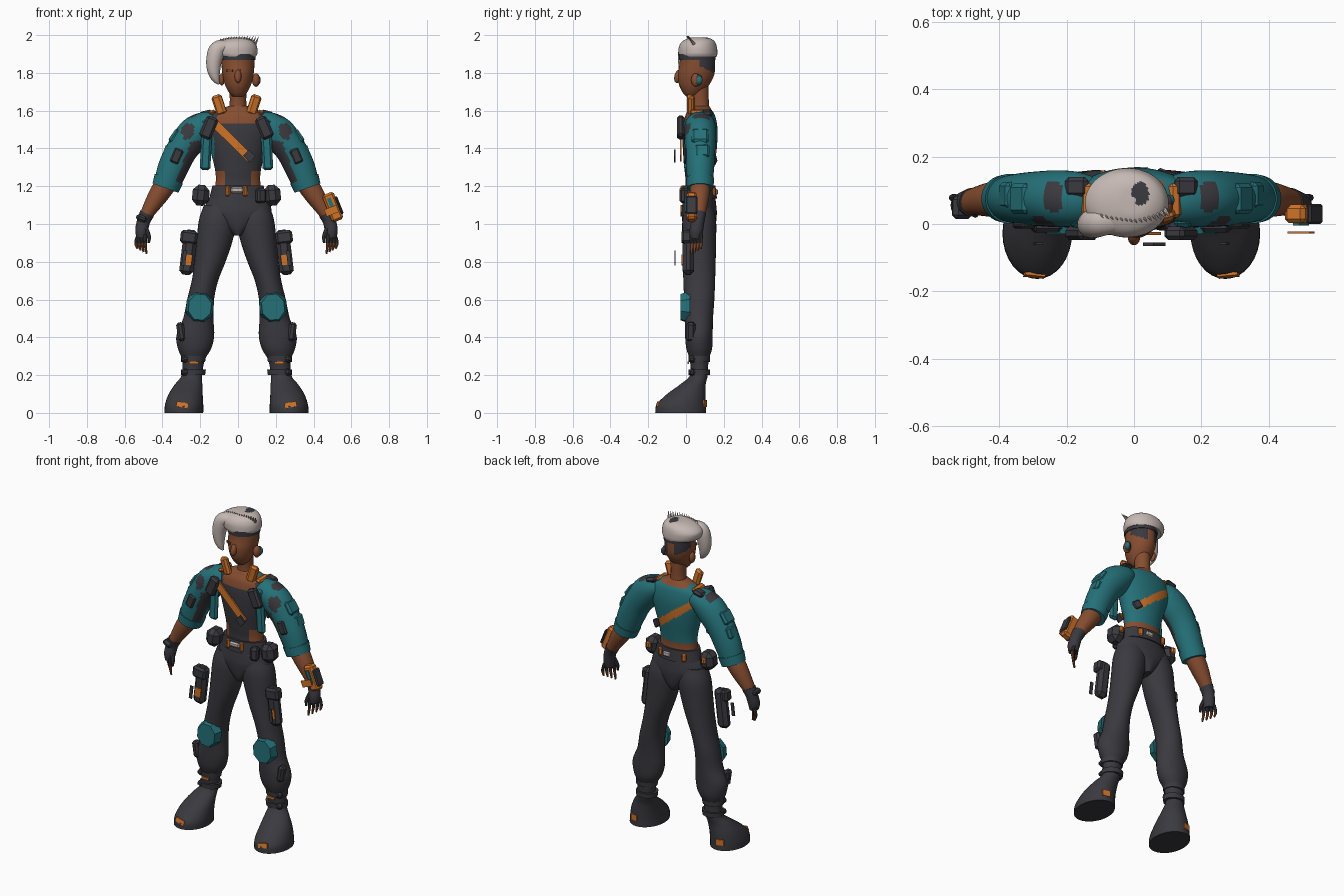
import bpy, bmesh, math
from mathutils import Vector, Matrix, Euler

old = bpy.data.objects.get("Cube")
if old:
    bpy.data.objects.remove(old)

COLOURS = {
    "charcoal": (.041, .041, .05), "teal": (.018, .165, .19),
    "skin": (.24, .075, .03), "orange": (.62, .17, .022),
    "pale_hair": (.56, .48, .45), "dark_skin": (.15, .048, .022),
}
MATS, INDEX = [], {}
for n, rgb in COLOURS.items():
    m = bpy.data.materials.new(n)
    m.use_nodes = True
    m.diffuse_color = (*rgb, 1)
    bsdf = m.node_tree.nodes["Principled BSDF"]
    bsdf.inputs["Base Color"].default_value = (*rgb, 1)
    bsdf.inputs["Roughness"].default_value = .8
    INDEX[n] = len(MATS)
    MATS.append(m)
SIDES = ((1, "left"), (-1, "right"))


def place(x, s):
    """Paired parts mirror about a plane slightly right of centre; single parts stay."""
    return x if s == 0 else x - .016 if s > 0 else -x


def finish(name, bm, colour, smooth=True):
    """Turn a bmesh into an object; colour is a name or a rule on face centres."""
    bmesh.ops.recalc_face_normals(bm, faces=bm.faces)
    used = []
    for f in bm.faces:
        key = colour(f.calc_center_median()) if callable(colour) else colour
        if key not in used:
            used.append(key)
        f.material_index = used.index(key)
    me = bpy.data.meshes.new(name)
    bm.to_mesh(me)
    bm.free()
    for key in used:
        me.materials.append(MATS[INDEX[key]])
    ob = bpy.data.objects.new(name, me)
    bpy.context.collection.objects.link(ob)
    if smooth:
        bpy.ops.object.select_all(action="DESELECT")
        ob.select_set(True)
        bpy.context.view_layer.objects.active = ob
        bpy.ops.object.shade_smooth_by_angle(angle=math.radians(40))


def spline(rows, steps):
    """Catmull-Rom through the rows."""
    pts = [Vector(r) for r in rows]
    pts = [pts[0] * 2 - pts[1]] + pts + [pts[-1] * 2 - pts[-2]]
    out = []
    for a, b, c, d in zip(pts, pts[1:], pts[2:], pts[3:]):
        for k in range(steps):
            t = k / steps
            out.append((b * 2 + (c - a) * t + (a * 2 - b * 5 + c * 4 - d) * t * t
                        + (b * 3 - a - c * 3 + d) * t ** 3) / 2)
    return out + [pts[-2]]


def loft(name, rows, colour, s=0, tilt=False, steps=5, sides=32):
    """Skin elliptical rings (x, y, z, rx, ry); tilt turns them to follow the path."""
    path = spline(rows, steps)
    bm = bmesh.new()
    rings = []
    for i, p in enumerate(path):
        u = Vector((1, 0, 0))
        if tilt:
            t = path[min(i + 1, len(path) - 1)] - path[max(i - 1, 0)]
            u = Vector((t[2], 0, -t[0])).normalized()
        ring = []
        for k in range(sides):
            a = math.tau * k / sides
            q = Vector(p[:3]) + u * p[3] * math.cos(a) + Vector((0, p[4] * math.sin(a), 0))
            ring.append(bm.verts.new((place(q.x, s), q.y, q.z)))
        rings.append(ring)
    for r, q in zip(rings, rings[1:]):
        for k in range(sides):
            j = (k + 1) % sides
            bm.faces.new((r[k], r[j], q[j], q[k]))
    bm.faces.new(rings[0])
    bm.faces.new(rings[-1])
    finish(name, bm, colour)


def solid(name, loc, size, colour, rot=(0, 0, 0), s=0, bevel=.012, kind="box"):
    """A bevelled box, ball, cone or octagonal pad of a given size."""
    bm = bmesh.new()
    if kind == "box":
        bmesh.ops.create_cube(bm, size=1)
    elif kind == "ball":
        bmesh.ops.create_uvsphere(bm, u_segments=24, v_segments=14, radius=.5)
    elif kind == "cone":
        bmesh.ops.create_cone(bm, segments=8, radius1=.5, radius2=.05, depth=1, cap_ends=True)
    else:
        bmesh.ops.create_cone(bm, segments=8, radius1=.44, radius2=.54, depth=1, cap_ends=True,
                              matrix=Matrix.Rotation(math.pi / 2, 4, "X")
                              @ Matrix.Rotation(math.pi / 8, 4, "Z") @ Matrix.Scale(-1, 4, (0, 0, 1)))
    bmesh.ops.scale(bm, vec=size, verts=bm.verts)
    if kind == "box" and min(size) > .012:
        bmesh.ops.bevel(bm, geom=bm.edges[:], offset=min(bevel, min(size) * .4),
                        segments=1, affect="EDGES")
    flip = -1 if s < 0 else 1
    turn = Euler((rot[0], rot[1] * flip, rot[2] * flip)).to_matrix().to_4x4()
    bm.transform(Matrix.Translation((place(loc[0], s), loc[1], loc[2])) @ turn)
    finish(name, bm, colour, kind == "ball")


# Torso with top, bare midriff, jacket and the sling across its back
def torso_rule(c):
    x, front = abs(c.x), c.y < .06
    if not front and c.z > 1.32 and -.14 < c.x < .1 and abs(c.z - 1.425 + .75 * (c.x + .02)) < .026:
        return "orange"
    if c.z < (1.285 if front else 1.245):
        return "charcoal" if front and x < .07 else "skin"
    if front and x < .125:
        return "skin" if c.z > 1.53 and x < .11 else "charcoal"
    if c.z > 1.595 and x < .09:
        return "skin"
    return "charcoal" if front and c.z > 1.46 and x < .17 else "teal"


loft("torso", [(0, .07, 1.15, .13, .08), (0, .07, 1.22, .118, .072), (0, .07, 1.29, .122, .078),
               (0, .073, 1.4, .15, .09), (0, .075, 1.5, .18, .092), (0, .075, 1.57, .17, .08),
               (0, .075, 1.605, .1, .06), (0, .075, 1.625, .05, .048)], torso_rule, steps=10, sides=80)
loft("neck", [(0, .075, 1.58, .056, .052), (0, .075, 1.64, .044, .046),
              (0, .07, 1.73, .046, .05)], "skin")
loft("pelvis", [(0, .07, .94, .025, .07), (0, .07, .98, .075, .085), (0, .07, 1.05, .165, .093),
                (0, .07, 1.1, .172, .09), (0, .07, 1.18, .13, .08)], "charcoal")

# Belt and its fittings
loft("belt", [(0, .07, 1.135, .152, .094), (0, .07, 1.205, .135, .086)], "charcoal", steps=1)
solid("belt_buckle", (-.005, -.025, 1.18), (.07, .02, .03), "pale_hair")
solid("back_buckle", (.02, .162, 1.17), (.05, .015, .03), "pale_hair")
solid("left_front_pouch", (.12, -.005, 1.15), (.05, .05, .08), "charcoal", (0, 0, .4))
for s, side in SIDES:
    solid(side + "_belt_tab", (.055, -.02, 1.175), (.024, .02, .06), "orange", s=s)
    solid(side + "_back_tab", (.09, .148, 1.17), (.03, .02, .05), "orange", (0, 0, -.4), s)
    solid(side + "_hip_pouch", (.197, .055, 1.152), (.09, .1, .11), "charcoal", (0, -.1, 0), s, .028)
    solid(side + "_pouch_clasp", (.2, .11, 1.165), (.03, .02, .04), "orange", s=s)

# Jacket panels, collar and shoulder pads
for s, side in SIDES:
    solid(side + "_jacket_panel", (.168, .005, 1.42), (.056, .03, .27), "teal", (0, -.05, 0), s)
    solid(side + "_collar", (.1, .026, 1.63), (.055, .035, .11), "orange", (.1, .3, .3), s)
    solid(side + "_chest_pad", (.155, -.028, 1.51), (.065, .04, .12), "charcoal", (0, -.4, 0), s)
    solid(side + "_shoulder_pad", (.17, .11, 1.585), (.07, .06, .03), "charcoal", (0, .25, 0), s)
    solid(side + "_shoulder_tab", (.137, .07, 1.592), (.036, .1, .022), "orange", (0, .3, 0), s)

# Sling across the chest, with clips
solid("front_sling", (-.03, -.028, 1.44), (.265, .009, .044), "orange", (0, .78, 0))
solid("sling_clip", (.06, -.06, 1.36), (.05, .009, .045), "charcoal", (0, .78, 0))
solid("back_clip", (.1, .15, 1.34), (.05, .015, .05), "charcoal", (0, .6, -.35))


# Arms
def sleeve_rule(c):
    x = abs(c.x + .008) + .008
    patch = math.hypot(x - .265, (c.z - 1.49) * .8) < .035 and c.y < .05
    top = math.hypot(x - .24, (c.y - .08) * .7) < .032 and c.z > 1.5
    inner = c.y < .06 and c.z < 1.44 and x < .27 + (1.38 - c.z) * .4
    return "charcoal" if patch or top or inner else "teal"


for s, side in SIDES:
    loft(side + "_sleeve", [(.12, .075, 1.53, .055, .065), (.17, .075, 1.522, .074, .08),
                            (.23, .075, 1.478, .09, .084), (.295, .075, 1.395, .083, .08),
                            (.343, .075, 1.3, .08, .074), (.378, .075, 1.205, .07, .066)],
         sleeve_rule, s, True, steps=7, sides=48)
    loft(side + "_cuff", [(.366, .075, 1.24, .079, .074), (.384, .075, 1.19, .073, .07)],
         "teal", s, True, 1)
    loft(side + "_forearm", [(.37, .075, 1.23, .058, .055), (.42, .073, 1.155, .053, .052),
                             (.467, .068, 1.08, .04, .042), (.495, .062, 1.03, .03, .035)],
         "skin", s, True)
    loft(side + "_glove", [(.482, .065, 1.055, .039, .042), (.5, .062, 1.015, .035, .036),
                           (.51, .055, .965, .034, .036), (.51, .052, .925, .026, .03)],
         "charcoal", s, True, sides=20)
    for i in range(4):
        x, y = .492 + .012 * i, .03 + .016 * i
        loft("%s_finger_%d" % (side, i + 1), [(x, y, .945, .01, .011), (x + .004 * i, y, .9, .009, .01),
             (x + .004 * i - .008, y, .842 + .009 * i, .005, .006)],
             lambda c: "charcoal" if c.z > .895 else "skin", s, True, 3, 8)
    loft(side + "_thumb", [(.49, .04, .98, .013, .013), (.472, .03, .935, .011, .011),
                           (.472, .025, .9, .006, .006)], "charcoal", s, True, 3, 8)
    solid(side + "_upper_arm_plate", (.335, .075, 1.465), (.036, .09, .085), "teal", (0, -.6, 0), s)
    solid(side + "_lower_arm_plate", (.375, .085, 1.385), (.036, .08, .075), "teal", (0, -.35, 0), s)
    solid(side + "_arm_pocket", (.325, -.004, 1.36), (.05, .02, .08), "charcoal", (0, -.4, 0), s)

# Wrist gadgets
solid("wrist_device", (.502, .03, 1.09), (.065, .055, .155), "orange", (0, -.38, 0))
solid("wrist_device_edge", (.535, .03, 1.1), (.015, .06, .1), "charcoal", (0, -.38, 0))
solid("wrist_device_screen", (.495, -.001, 1.1), (.02, .008, .08), "teal", (0, -.38, 0))
solid("wrist_device_cover", (.495, -.025, 1.07), (.07, .006, .04), "orange", (0, -.38, 0))
solid("right_wrist_band", (-.51, .05, 1.03), (.06, .07, .035), "charcoal", (0, .35, 0))

# Legs with boots, pads, holsters and straps
LEG = [(.287, -.028, 0, .103, .135), (.285, -.025, .045, .101, .13), (.277, .002, .1, .09, .102),
       (.262, .036, .15, .073, .068), (.244, .068, .2, .054, .047), (.236, .07, .28, .06, .05),
       (.23, .07, .34, .088, .068), (.226, .068, .41, .1, .073), (.21, .068, .5, .08, .075),
       (.198, .07, .6, .071, .08), (.175, .07, .7, .07, .084), (.148, .07, .8, .082, .087),
       (.126, .07, .9, .094, .089), (.106, .07, 1.02, .101, .089), (.1, .07, 1.1, .08, .07)]
for s, side in SIDES:
    loft(side + "_leg", LEG, "charcoal", s)
    for i, z in enumerate((.2, .27)):
        loft("%s_ankle_strap_%d" % (side, i + 1), [(.238, .07, z, .064, .056),
             (.236, .07, z + .03, .066, .058)], "charcoal", s, steps=1)
        solid("%s_strap_buckle_%d" % (side, i + 1), (.28, .035, z + .015), (.04, .04, .035),
              "charcoal", (0, .2, .6), s)
    solid(side + "_ankle_tag", (.235, .012, .265), (.05, .009, .014), "orange", s=s)
    solid(side + "_toe_patch", (.295, -.152, .042), (.062, .009, .028), "orange", (-.25, -.2, .1), s)
    solid(side + "_heel_patch", (.305, .1, .05), (.05, .009, .035), "orange", (0, 0, -.25), s)
    solid(side + "_knee_pad", (.202, -.005, .56), (.145, .05, .165), "teal", (0, -.1, 0), s, kind="pad")
    solid(side + "_shin_pouch", (.302, .025, .43), (.04, .05, .1), "charcoal", (0, .15, 0), s)
    solid(side + "_holster", (.262, .012, .85), (.075, .06, .24), "charcoal", (0, -.12, 0), s, .02)
    solid(side + "_holster_flap", (.26, .005, .93), (.09, .06, .07), "charcoal", (0, -.12, 0), s)
    solid(side + "_holster_patch", (.265, -.019, .81), (.042, .009, .055), "orange", (0, -.12, 0), s)
    solid(side + "_holster_tag", (.285, -.058, .82), (.02, .006, .08), "charcoal", (0, -.12, 0), s)


# Head with undercut
def head_rule(c):
    if c.z > 1.868 or (c.z > 1.83 - .5 * (c.y - .085) and c.y > .075 and abs(c.x) > .025):
        return "charcoal"
    return "skin"


loft("head", [(0, .035, 1.675, .028, .035), (0, .035, 1.695, .047, .052), (0, .043, 1.735, .068, .079),
              (0, .053, 1.79, .082, .096), (0, .06, 1.85, .087, .094), (0, .06, 1.92, .085, .09)],
     head_rule, steps=7, sides=48)
solid("nose", (0, -.04, 1.783), (.036, .042, .075), "skin", (-.3, 0, 0), kind="ball")
solid("mouth", (0, -.029, 1.73), (.04, .008, .008), "dark_skin")
for s, side in SIDES:
    solid(side + "_eye", (.044, -.027, 1.812), (.04, .009, .014), "dark_skin", (0, 0, .45), s)
solid("right_ear", (-.086, .06, 1.765), (.03, .045, .065), "skin", kind="ball")
solid("left_ear", (.095, .052, 1.762), (.042, .05, .072), "skin", kind="ball")
solid("earpiece_ring", (.103, .064, 1.762), (.028, .046, .06), "charcoal", kind="ball")
solid("earpiece", (.109, .07, 1.762), (.022, .034, .042), "teal", kind="ball")
loft("headband", [(0, .06, 1.868, .092, .097), (0, .06, 1.9, .095, .098)], "charcoal", steps=1)


# Hair, swept fringe and small upright locks
def hair_rule(c):
    spot = math.hypot((c.x - .018) / .026, (c.y - .09) / .035) < 1 and c.z > 1.94
    return "charcoal" if spot else "pale_hair"


loft("hair", [(-.012, .063, 1.887, .108, .1), (-.018, .063, 1.905, .121, .103),
              (-.022, .063, 1.94, .122, .1), (-.014, .066, 1.968, .098, .084),
              (-.004, .07, 1.985, .055, .05), (-.004, .07, 1.988, .01, .01)],
     hair_rule, steps=6, sides=56)
loft("fringe", [(-.05, .015, 1.945, .03, .04), (-.105, .006, 1.925, .045, .045),
                (-.126, .0, 1.87, .042, .042), (-.128, -.003, 1.81, .034, .034),
                (-.116, -.005, 1.765, .02, .022), (-.1, -.005, 1.74, .004, .005)],
     "pale_hair", tilt=True)
for i in range(15):
    t = i / 14
    z = 1.952 + .024 * math.sin(math.pi * (.15 + .55 * t))
    solid("lock_%d" % (i + 1), (-.1 + .2 * t, .015 + .03 * abs(t - .5), z), (.015, .018, .05),
          "pale_hair", (.5, .45, 0), kind="cone")
